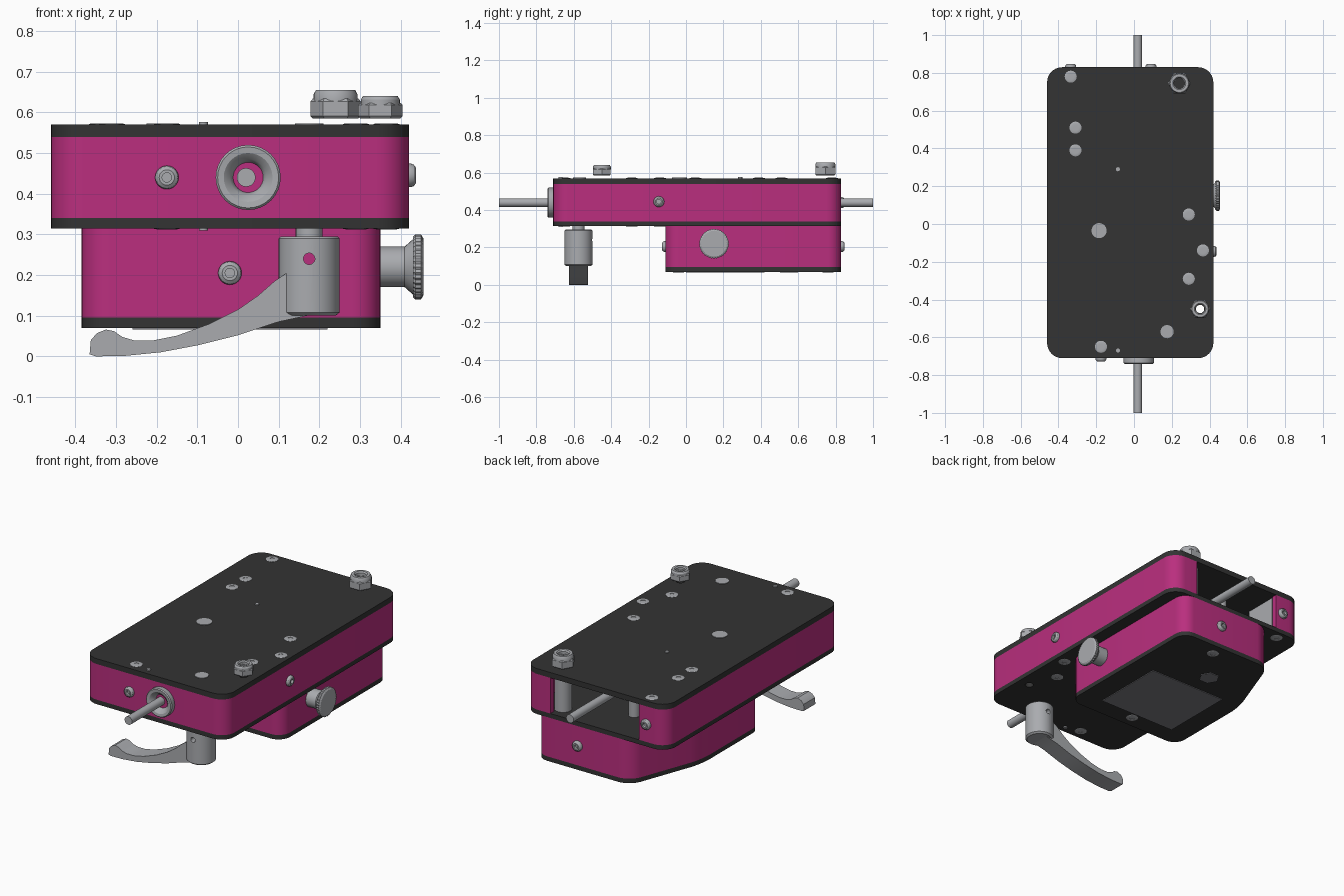
import bpy, bmesh, math
from mathutils import Vector

if bpy.data.objects.get("Cube"):
    bpy.data.objects.remove(bpy.data.objects["Cube"])


def material(name, rgb):
    m = bpy.data.materials.new(name)
    m.use_nodes = True
    m.diffuse_color = (*rgb, 1)
    bsdf = next(n for n in m.node_tree.nodes if n.type == 'BSDF_PRINCIPLED')
    bsdf.inputs["Base Color"].default_value = (*rgb, 1)
    return m


MAGENTA = material("magenta", (0.49, 0.028, 0.21))
BLACK = material("black", (0.033, 0.033, 0.033))
STEEL = material("steel grey", (0.40, 0.41, 0.43))
WINDOW = material("window grey", (0.2, 0.2, 0.22))
made = []


def finish(name, bm, mat):
    bmesh.ops.recalc_face_normals(bm, faces=bm.faces[:])
    mesh = bpy.data.meshes.new(name)
    bm.to_mesh(mesh)
    bm.free()
    mesh.materials.append(mat)
    ob = bpy.data.objects.new(name, mesh)
    bpy.context.collection.objects.link(ob)
    made.append(ob)
    return ob


def slab(name, outline, z0, z1, mat, radius=0):
    """Vertical prism over an outline, with rounded corners."""
    bm = bmesh.new()
    bm.faces.new([bm.verts.new((x, y, z0)) for x, y in outline])
    if radius:
        bmesh.ops.bevel(bm, geom=bm.verts[:], offset=radius, offset_type='OFFSET',
                        segments=8, profile=0.5, affect='VERTICES')
    ext = bmesh.ops.extrude_face_region(bm, geom=bm.faces[:])
    moved = [v for v in ext["geom"] if isinstance(v, bmesh.types.BMVert)]
    bmesh.ops.translate(bm, verts=moved, vec=(0, 0, z1 - z0))
    return finish(name, bm, mat)


def rect(x0, x1, y0, y1):
    return [(x0, y0), (x1, y0), (x1, y1), (x0, y1)]


def lathe(name, profile, loc, axis, mat, sides=32, closed=False, knurl=1.0, turn=0.0):
    """Turn (radius, height) points about an axis through loc."""
    bm = bmesh.new()
    rot = Vector(axis).to_track_quat('Z', 'Y')
    rings = []
    for i in range(sides):
        a = math.tau * i / sides + turn
        k = knurl if i % 2 else 1.0
        rings.append([bm.verts.new(Vector(loc) + rot @ Vector((r * k * math.cos(a), r * k * math.sin(a), h)))
                      for r, h in profile])
    n = len(profile)
    for i in range(sides):
        a, b = rings[i], rings[(i + 1) % sides]
        for j in range(n if closed else n - 1):
            k = (j + 1) % n
            bm.faces.new((a[j], b[j], b[k], a[k]))
    bmesh.ops.remove_doubles(bm, verts=bm.verts[:], dist=1e-5)
    return finish(name, bm, mat)


def rod(name, r, length, loc, axis, mat=STEEL, sides=32):
    return lathe(name, [(0, 0), (r, 0), (r, length), (0, length)], loc, axis, mat, sides)


def cut(target, cutter):
    mod = target.modifiers.new("cut", 'BOOLEAN')
    mod.operation, mod.solver, mod.object = 'DIFFERENCE', 'EXACT', cutter
    bpy.context.view_layer.objects.active = target
    bpy.ops.object.modifier_apply(modifier=mod.name)
    made.remove(cutter)
    bpy.data.objects.remove(cutter)


X, Y, Z = Vector((1, 0, 0)), Vector((0, 1, 0)), Vector((0, 0, 1))

# Upper housing: two plates and a wall open at the back
outer = rect(-0.46, 0.42, -0.71, 0.83)
top_plate = slab("top_plate", outer, 0.54, 0.57, BLACK, 0.08)
mid_plate = slab("middle_plate", outer, 0.315, 0.34, BLACK, 0.08)
wall = slab("upper_wall", outer, 0.34, 0.54, MAGENTA, 0.08)
cut(wall, slab("cavity", rect(-0.43, 0.39, -0.68, 0.80), 0.3, 0.6, MAGENTA, 0.06))
cut(wall, slab("back_opening", rect(-0.29, 0.26, 0.7, 0.9), 0.3, 0.6, MAGENTA))
for plate in (top_plate, mid_plate):
    cut(plate, rod("bolt_hole", 0.022, 0.5, (0.35, -0.45, 0.2), Z))

# Lower housing with one cut-off back corner
lower = [(-0.385, -0.11), (0.35, -0.11), (0.35, 0.83), (-0.23, 0.83), (-0.385, 0.41)]
slab("lower_housing", lower, 0.095, 0.315, MAGENTA, 0.07)
slab("lower_plate", lower, 0.07, 0.095, BLACK, 0.07)
slab("bottom_window", rect(-0.26, 0.22, 0.0, 0.42), 0.066, 0.07, WINDOW)
rod("bottom_hex_plug", 0.055, 0.004, (-0.06, 0.55, 0.066), Z, WINDOW, 6)

# Sliding rod, front bushing and parts inside the housing
rod("sliding_rod", 0.023, 2.0, (0.02, -1, 0.44), Y)
lathe("front_bushing", [(0.035, -0.06), (0.037, 0), (0.045, 0.016), (0.06, 0.028), (0.075, 0.03),
                        (0.08, 0.025), (0.08, 0), (0.06, -0.06)],
      (0.025, -0.71, 0.44), -Y, STEEL, closed=True)
lathe("inner_bushing", [(0.025, 0), (0.08, 0), (0.08, 0.12), (0.025, 0.12)],
      (0.02, 0.4, 0.44), Y, STEEL, closed=True)
for x, y, r in [(0.24, 0.745, 0.045), (-0.1, 0.6, 0.03), (-0.185, -0.035, 0.035)]:
    rod("inner_pillar", r, 0.2, (x, y, 0.34), Z)
slab("inner_spacer", rect(-0.32, -0.295, 0.6, 0.79), 0.34, 0.54, STEEL)


# Socket screws: low ones in the plates, domed ones in the walls
def screw(name, loc, axis, h, r=0.032):
    lathe(name, [(0, h * 0.2), (r * 0.4, h * 0.2), (r * 0.4, h), (r * 0.65, h), (r * 0.9, h * 0.7),
                 (r, h * 0.3), (r, 0)], loc, axis, STEEL, 24)


plate_screws = [(-0.335, 0.78), (-0.31, 0.51), (-0.31, 0.39), (0.29, 0.05),
                (0.365, -0.14), (0.29, -0.29), (-0.175, -0.65)]
for x, y in plate_screws:
    screw("top_screw", (x, y, 0.57), Z, 0.003)
    if y < -0.11 or x < -0.33:
        screw("underside_screw", (x, y, 0.315), -Z, 0.003)
for x, y in [(-0.02, -0.04), (0.09, 0.76)]:
    screw("bottom_screw", (x, y, 0.07), -Z, 0.004)
for x, y, r in [(-0.185, -0.035, 0.04), (0.175, -0.57, 0.035)]:
    rod("top_disc", r, 0.003, (x, y, 0.57), Z)
for y in (0.29, -0.67):
    rod("top_pin", 0.011, 0.006, (-0.085, y, 0.57), Z, sides=16)
rod("underside_pin", 0.011, 0.006, (-0.085, -0.67, 0.309), Z, sides=16)
for loc, axis in [((-0.175, -0.71, 0.44), -Y), ((-0.02, -0.11, 0.205), -Y), ((0.42, -0.145, 0.445), X),
                  ((-0.335, 0.83, 0.44), Y), ((0.09, 0.83, 0.205), Y)]:
    screw("wall_screw", loc, axis, 0.018, 0.029)

# Lock nuts above the top plate
for x, y, r, h in [(0.24, 0.745, 0.062, 0.07), (0.35, -0.45, 0.055, 0.055)]:
    lathe("nut_hexagon", [(r * 0.45, 0), (r * 0.9, 0), (r, 0.006), (r, h * 0.6), (r * 0.9, h * 0.7),
                          (r * 0.45, h * 0.7)], (x, y, 0.585), Z, STEEL, 6, True)
    lathe("nut_collar", [(r * 0.45, h * 0.6), (r * 0.87, h * 0.6), (r * 0.87, h * 0.85), (r * 0.78, h),
                         (r * 0.55, h), (r * 0.45, h * 0.9)], (x, y, 0.585), Z, STEEL, 32, True)

# Side knob with knurled rim
lathe("knob_stem", [(0, 0), (0.05, 0), (0.05, 0.06), (0.075, 0.088), (0, 0.088)], (0.35, 0.15, 0.22), X, STEEL)
lathe("knob_cap", [(0, 0.08), (0.074, 0.08), (0.08, 0.086), (0.08, 0.1), (0.07, 0.106), (0, 0.106)],
      (0.35, 0.15, 0.22), X, STEEL, 72, knurl=0.96)

# Clamp handle: hub, stud and curved lever
hub = lathe("handle_hub", [(0, 0.1), (0.065, 0.1), (0.075, 0.108), (0.075, 0.29), (0.07, 0.295), (0, 0.295)],
            (0.175, -0.575, 0), Z, STEEL, 48)
cut(hub, rod("pin_hole", 0.014, 0.4, (0.175, -0.775, 0.24), Y))
rod("handle_stud", 0.033, 0.02, (0.175, -0.575, 0.295), Z)
lever = [(-0.365, 0.005), (-0.35, 0), (-0.28, 0.001), (-0.19, 0.01), (-0.1, 0.027), (0, 0.052), (0.1, 0.085),
         (0.17, 0.1), (0.17, 0.215), (0.12, 0.205), (0.09, 0.185), (0.05, 0.15), (0, 0.115), (-0.07, 0.08),
         (-0.15, 0.051), (-0.21, 0.039), (-0.255, 0.039), (-0.285, 0.048), (-0.305, 0.062), (-0.325, 0.066),
         (-0.347, 0.057), (-0.362, 0.04)]
bm = bmesh.new()
bm.faces.new([bm.verts.new((x, -0.625, z)) for x, z in lever])
ext = bmesh.ops.extrude_face_region(bm, geom=bm.faces[:])
bmesh.ops.translate(bm, verts=[v for v in ext["geom"] if isinstance(v, bmesh.types.BMVert)], vec=(0, 0.1, 0))
finish("handle_lever", bm, STEEL)

# Smooth the round surfaces, keep the edges
bpy.ops.object.select_all(action='DESELECT')
for ob in made:
    ob.select_set(True)
bpy.context.view_layer.objects.active = made[0]
bpy.ops.object.shade_smooth_by_angle(angle=math.radians(30))
